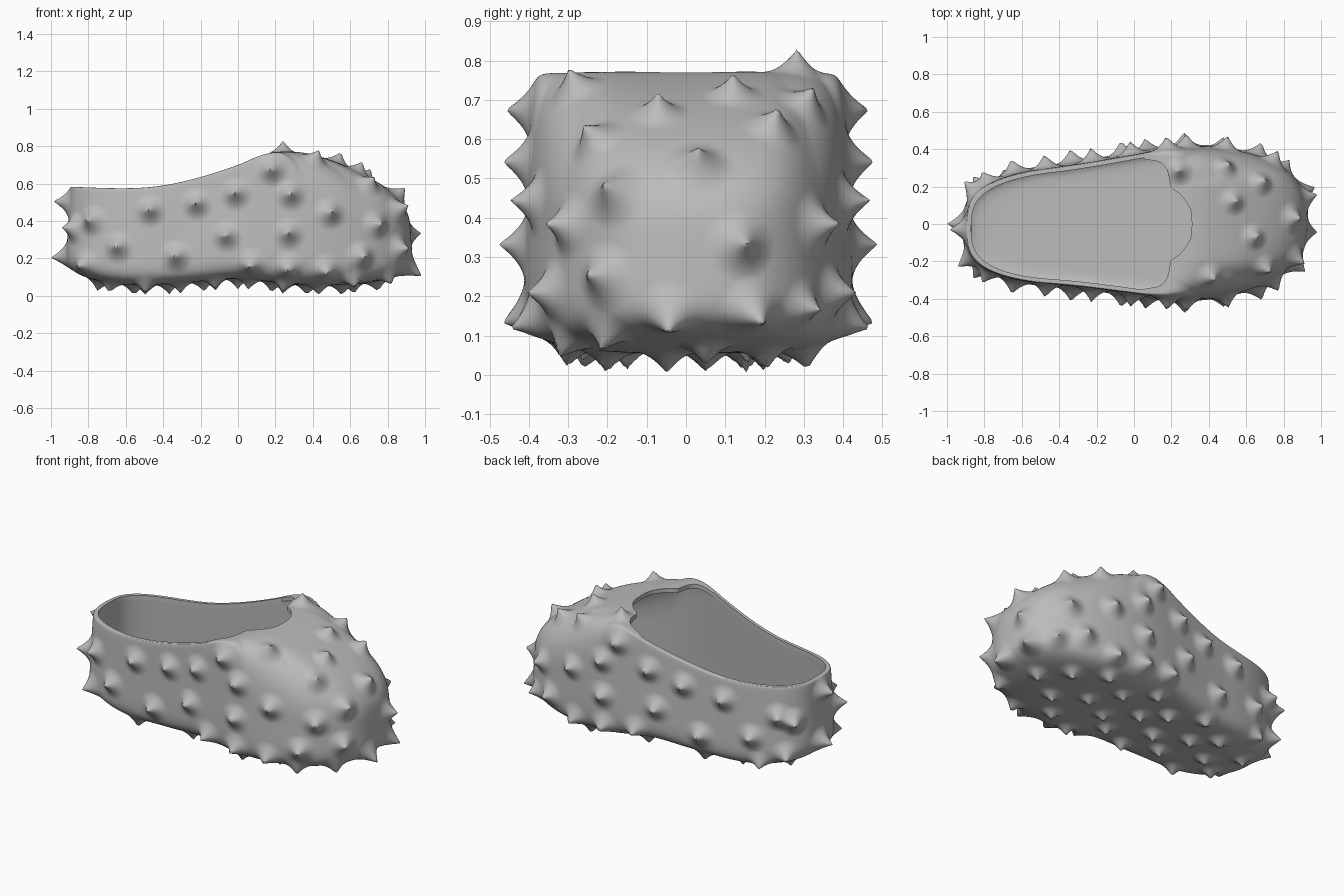
import bpy, bmesh, math
from mathutils import Vector, kdtree
from mathutils.bvhtree import BVHTree

cube = bpy.data.objects.get("Cube")
if cube:
    bpy.data.objects.remove(cube, do_unlink=True)

grey = bpy.data.materials.new("light grey rubber")
grey.use_nodes = True
COLOUR = (0.5, 0.5, 0.5, 1)
grey.diffuse_color = COLOUR
grey.node_tree.nodes["Principled BSDF"].inputs["Base Color"].default_value = COLOUR

# Height profiles along the shoe: (x, z)
TOP = [(-0.95, 0.585), (-0.6, 0.575), (-0.4, 0.59), (-0.2, 0.635), (0, 0.7), (0.12, 0.75),
       (0.22, 0.77), (0.35, 0.765), (0.5, 0.725), (0.65, 0.67), (0.8, 0.61), (0.95, 0.54)]
SOLE = [(-0.95, 0.09), (-0.6, 0.055), (-0.25, 0.07), (0, 0.09), (0.3, 0.06), (0.6, 0.055), (0.95, 0.08)]
# Throat of the opening from its front (0) to the side (1)
THROAT_X = [(0, 0.31), (0.2, 0.3), (0.4, 0.25), (0.55, 0.2), (0.7, 0.187), (0.82, 0.17), (0.92, 0.13), (1, 0.052)]
THROAT_Y = [(0, 0), (0.2, 0.08), (0.4, 0.155), (0.55, 0.195), (0.7, 0.25), (0.82, 0.3), (0.92, 0.333), (1, 0.346)]
THROAT_ANGLE = 1.51
WALL = 0.028
FLOOR = 0.12
AROUND = 380


def smooth(a, b, x):
    t = min(max((x - a) / (b - a), 0), 1)
    return t * t * (3 - 2 * t)


def curve(pts, x):
    """Smooth cubic curve through the profile points."""
    x = min(max(x, pts[0][0]), pts[-1][0])
    i = max(k for k in range(len(pts) - 1) if pts[k][0] <= x)

    def slope(k):
        a, b = pts[max(k - 1, 0)], pts[min(k + 1, len(pts) - 1)]
        return (b[1] - a[1]) / (b[0] - a[0])
    (x0, z0), (x1, z1) = pts[i], pts[i + 1]
    w = x1 - x0
    t = (x - x0) / w
    h = t * t * (3 - 2 * t)
    return (z0 * (1 - h) + z1 * h + w * slope(i) * t * (1 - t) ** 2
            - w * slope(i + 1) * t * t * (1 - t))


def squircle(a, n):
    c, s = math.cos(a), math.sin(a)
    r = (abs(c) ** n + abs(s) ** n) ** (-1 / n)
    return r * c, r * s


def outline(a, inset, t):
    """Plan outline at relative height t: narrow heel, broad toe."""
    u, v = squircle(a, 3 if math.cos(a) < 0 else 2.7)
    width = 0.345 + 0.092 * smooth(-0.5, 0.45, u)
    length = 0.925 if u < 0 else 0.94
    return (length - inset) * u * (1 - 0.03 * t), (width - inset) * v * (1 - 0.06 * t) + 0.02 * u


def opening(a):
    """Edge of the foot opening: follows the heel, notched at the throat."""
    if abs(a) >= THROAT_ANGLE:
        return outline(a, WALL, 1)
    f = abs(a) / THROAT_ANGLE
    return curve(THROAT_X, f), math.copysign(curve(THROAT_Y, f), a)


def point(a, phi, lining):
    """Surface point: phi runs from the sole centre (-90) to the opening (90)."""
    inset = WALL if lining else 0
    px = outline(a, inset, 0)[0]
    if phi < 0:
        n = 14 if lining else 6
    else:
        # crisp collar, round instep, boxier toe tip
        n = 14 - 11.3 * smooth(-0.05, 0.4, px) + 1.1 * smooth(0.7, 0.9, px)
    k, t = squircle(phi, n)
    t = 0.5 + 0.5 * t
    x, y = outline(a, inset, t)
    ox, oy = opening(a) if phi > 0 else (0, 0)
    x, y = ox + (x - ox) * k, oy + (y - oy) * k
    lo = FLOOR if lining else curve(SOLE, x)
    hi = curve(TOP, x) - (0.025 if lining else 0)
    return x, y, lo + (hi - lo) * t


def stitch(bm, low, high):
    for k in range(AROUND):
        m = (k + 1) % AROUND
        bm.faces.new((low[k], low[m], high[m], high[k]))


def add_skin(bm, rings, lining):
    """Skin from a closed sole up to the opening; returns its top ring."""
    angles = [math.tau * (k + 0.5) / AROUND - math.pi for k in range(AROUND)]
    rows = [[bm.verts.new(point(a, math.pi * (j / rings - 0.5), lining)) for a in angles]
            for j in range(1, rings + 1)]
    for low, high in zip(rows, rows[1:]):
        stitch(bm, low, high)
    pole = bm.verts.new((0, 0, FLOOR if lining else curve(SOLE, 0)))
    for k in range(AROUND):
        bm.faces.new((rows[0][(k + 1) % AROUND], rows[0][k], pole))
    return rows[-1]


# Outer skin
shell = bmesh.new()
outer_rim = add_skin(shell, 170, False)
shell.normal_update()
shell.verts.index_update()
shell.verts.ensure_lookup_table()
bvh = BVHTree.FromBMesh(shell)
spikes = []


def add_spike(origin, direction, height=0.07, radius=0.095):
    hit, normal, _, _ = bvh.ray_cast(Vector(origin), Vector(direction))
    if hit:
        if normal.dot(Vector(direction)) > 0:
            normal = -normal
        spikes.append((hit, normal.normalized(), height, radius))


SIDE = [(-0.78, 0.4), (-0.47, 0.455), (-0.22, 0.49), (-0.01, 0.545), (0.18, 0.67), (0.28, 0.54),
        (0.49, 0.44), (0.74, 0.38), (-0.64, 0.26), (-0.33, 0.21), (-0.06, 0.32), (0.27, 0.33),
        (0.66, 0.21), (0.47, 0.14), (0.27, 0.15), (0.07, 0.17), (-0.82, 0.17)]
TOE = [(0.03, 0.53), (-0.18, 0.46), (0.14, 0.33), (-0.21, 0.25)]
TOE_BASE = [(-0.04, 0.15), (0.17, 0.16)]
HEEL = [(0, 0.21), (-0.03, 0.5), (0.17, 0.37), (-0.18, 0.36)]
UPPER = [(0.24, 0.28), (0.49, 0.3), (0.53, 0.12), (0.68, 0.22), (0.64, -0.07), (0.7, -0.23), (0.41, -0.28)]
for x, z in SIDE:
    for side in (-1, 1):
        add_spike((x, 2 * side, z), (0, -side, 0))
for y, z in TOE:
    add_spike((2, y, z), (-1, 0, 0))
for y, z in TOE_BASE:
    add_spike((2, y, z), (-1, 0, 0), 0.08)
for y, z in HEEL:
    add_spike((-2, y, z), (1, 0, 0), 0.085)
for x, y in UPPER:
    add_spike((x, y, 2), (0, 0, -1), 0.06, 0.085)
# Sole studs in staggered rows
for i in range(9):
    for j in range(-1, 2):
        x = -0.74 + 0.185 * i
        reach = 0.2 + 0.05 * smooth(-0.3, 0.3, x)
        add_spike((x + 0.06 * (j % 2), j * reach + 0.05 * (-1) ** i, -1), (0, 0, 1), 0.055, 0.08)

# Draw the spikes out of the skin
tree = kdtree.KDTree(len(shell.verts))
for v in shell.verts:
    tree.insert(v.co, v.index)
tree.balance()
for hit, normal, height, radius in spikes:
    for _, index, d in tree.find_range(hit, radius):
        shell.verts[index].co += normal * height * (1 - d / radius) ** 2

# Lining and the rim joining it to the outer skin
inner_rim = add_skin(shell, 70, True)
stitch(shell, outer_rim, inner_rim)
bmesh.ops.recalc_face_normals(shell, faces=shell.faces)

mesh = bpy.data.meshes.new("spiked_shoe")
shell.to_mesh(mesh)
shell.free()
mesh.materials.append(grey)
shoe = bpy.data.objects.new("spiked_shoe", mesh)
bpy.context.collection.objects.link(shoe)

bpy.ops.object.select_all(action='DESELECT')
shoe.select_set(True)
bpy.context.view_layer.objects.active = shoe
bpy.ops.object.shade_smooth_by_angle(angle=math.radians(45))
